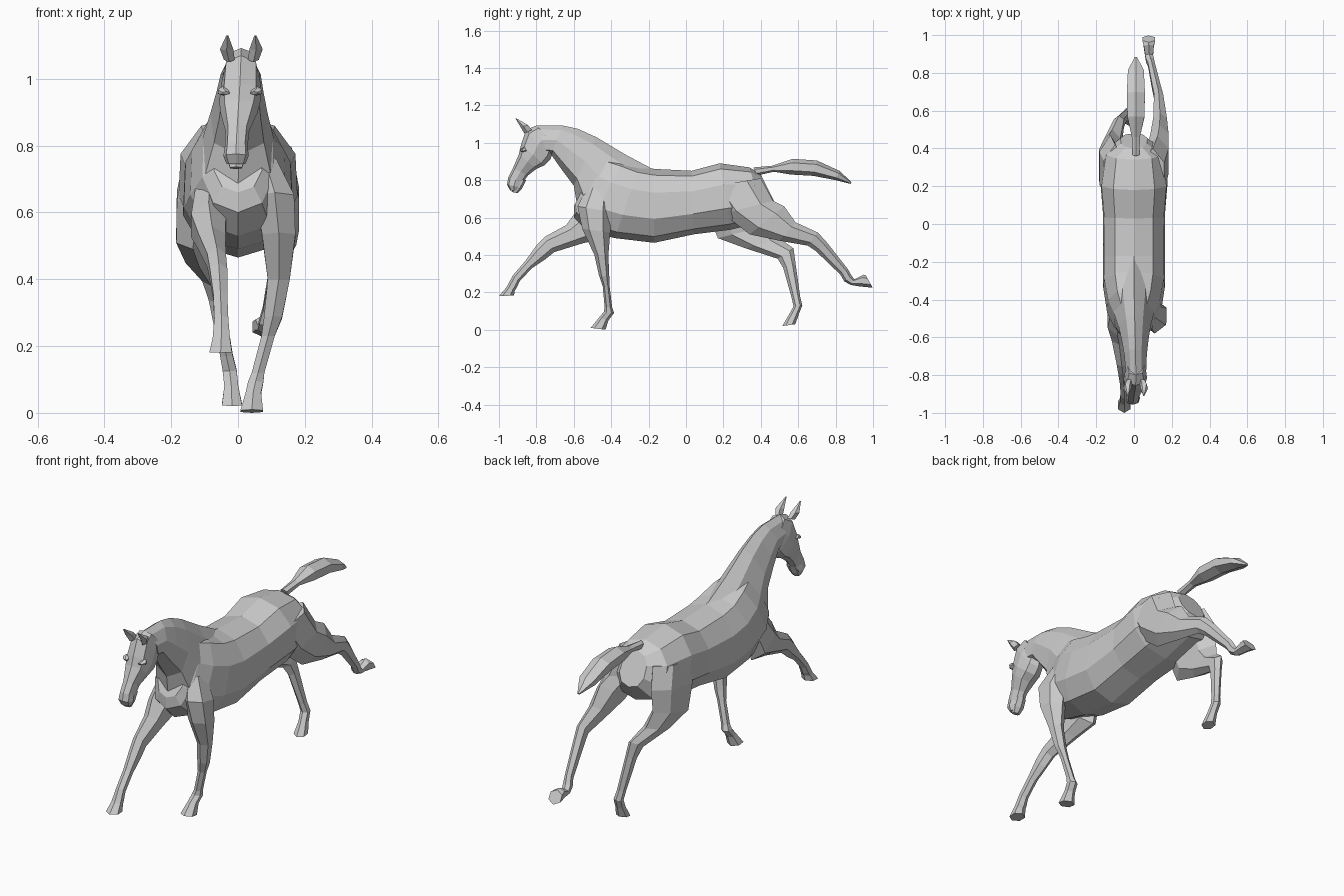
import bpy, bmesh, math
from mathutils import Vector


def loft(name, rings, n=6, power=1.0, taper=0.0):
    """Skin rings given as (y1, z1, y2, z2, x centre, half width)."""
    bm = bmesh.new()
    loops = []
    top = max(abs(math.sin(2 * math.pi * k / n)) for k in range(n)) ** power
    for y1, z1, y2, z2, cx, w in rings:
        a, b = Vector((cx, y1, z1)), Vector((cx, y2, z2))
        loop = []
        for k in range(n):
            t = 2 * math.pi * k / n
            c, s = math.cos(t), math.sin(t)
            c = math.copysign(abs(c) ** power, c) if abs(c) > 1e-6 else 0
            s = math.copysign(abs(s) ** power, s) if abs(s) > 1e-6 else 0
            p = (a + b) / 2 + (a - b) / 2 * c
            p.x += w * s / top * (1 - taper * c)
            loop.append(bm.verts.new(p))
        loops.append(loop)
    for l0, l1 in zip(loops, loops[1:]):
        for k in range(n):
            j = (k + 1) % n
            bm.faces.new((l0[k], l0[j], l1[j], l1[k]))
    bm.faces.new(loops[0])
    bm.faces.new(loops[-1])
    bmesh.ops.recalc_face_normals(bm, faces=bm.faces[:])
    me = bpy.data.meshes.new(name)
    bm.to_mesh(me)
    bm.free()
    ob = bpy.data.objects.new(name, me)
    bpy.context.collection.objects.link(ob)
    return ob


# Torso, from rump to chest
loft("torso", [
    (.40, .83, .48, .67, 0, .07),
    (.34, .868, .42, .58, 0, .15),
    (.18, .89, .24, .535, 0, .175),
    (.03, .85, .04, .51, 0, .16),
    (-.17, .86, -.17, .465, 0, .162),
    (-.25, .875, -.38, .49, 0, .16),
    (-.34, .91, -.53, .53, 0, .14),
    (-.42, .93, -.60, .60, 0, .105),
    (-.50, .86, -.60, .66, 0, .07),
], 10, .88, .05)

# Neck
loft("neck", [
    (-.18, .86, -.50, .58, 0, .12),
    (-.33, .94, -.585, .68, 0, .11),
    (-.48, 1.03, -.60, .77, .003, .085),
    (-.58, 1.075, -.66, .85, .006, .07),
    (-.66, 1.092, -.72, .935, .008, .06),
    (-.80, 1.092, -.74, .94, .01, .055),
], 8, 1, .35)

# Head
loft("head", [
    (-.80, 1.092, -.70, .99, .01, .045),
    (-.855, 1.07, -.725, .91, .009, .058),
    (-.882, .99, -.755, .88, .006, .062),
    (-.893, .94, -.80, .86, .003, .056),
    (-.925, .865, -.845, .825, -.002, .036),
    (-.95, .815, -.872, .785, -.005, .034),
    (-.957, .775, -.885, .762, -.006, .038),
    (-.94, .745, -.90, .745, -.006, .028),
], 8, .85, -.05)

# Lower lip
loft("lower_lip", [
    (-.90, .80, -.855, .80, -.004, .025),
    (-.925, .765, -.877, .755, -.006, .026),
    (-.932, .737, -.90, .73, -.006, .018),
])

# Ears and eyes
for side, s in (("left", -1), ("right", 1)):
    x = .01 + s * .036
    loft(side + "_ear", [
        (-.865, 1.05, -.82, 1.07, x, .016),
        (-.885, 1.085, -.84, 1.095, x + s * .008, .020),
        (-.912, 1.13, -.905, 1.13, x + s * .006, .003),
    ], 5)
    loft(side + "_eye", [
        (-.862, .978, -.852, .955, .006 + s * .05, .012),
        (-.875, .972, -.872, .95, .006 + s * .05, .016),
        (-.89, .962, -.885, .953, .006 + s * .042, .010),
    ], 6)

# Tail
loft("tail", [
    (.36, .868, .38, .825, .01, .018),
    (.46, .877, .47, .845, .01, .022),
    (.57, .914, .56, .83, .01, .045),
    (.70, .905, .68, .823, .01, .048),
    (.82, .85, .80, .80, .01, .042),
    (.885, .79, .88, .78, .01, .006),
])

# Planted front leg
loft("right_front_leg", [
    (-.53, .76, -.40, .76, .08, .035),
    (-.58, .66, -.40, .63, .11, .058),
    (-.555, .54, -.405, .52, .122, .05),
    (-.49, .40, -.415, .40, .122, .033),
    (-.465, .29, -.41, .28, .105, .027),
    (-.445, .23, -.408, .23, .09, .02),
    (-.435, .12, -.395, .12, .06, .019),
    (-.44, .095, -.385, .09, .053, .023),
    (-.465, .065, -.415, .05, .046, .023),
    (-.51, .01, -.43, .0, .041, .034),
])

# Reaching front leg
loft("left_front_leg", [
    (-.50, .74, -.36, .66, -.08, .04),
    (-.59, .63, -.42, .49, -.088, .052),
    (-.64, .56, -.55, .463, -.078, .04),
    (-.755, .497, -.705, .415, -.064, .028),
    (-.80, .45, -.755, .375, -.058, .026),
    (-.86, .367, -.825, .328, -.053, .021),
    (-.925, .292, -.89, .258, -.05, .021),
    (-.945, .255, -.905, .225, -.05, .024),
    (-.96, .227, -.915, .21, -.05, .026),
    (-1.0, .18, -.92, .183, -.052, .034),
])

# Trailing hind leg
loft("right_hind_leg", [
    (.10, .76, .40, .81, .10, .06),
    (.20, .62, .465, .69, .125, .058),
    (.34, .51, .525, .66, .135, .048),
    (.50, .476, .585, .575, .138, .036),
    (.65, .45, .705, .52, .13, .024),
    (.695, .42, .755, .465, .118, .022),
    (.825, .295, .865, .325, .092, .018),
    (.845, .26, .885, .29, .085, .021),
    (.88, .24, .90, .27, .08, .021),
    (.925, .232, .95, .295, .078, .026),
    (.998, .225, .962, .29, .078, .034),
])

# Gathered hind leg
loft("left_hind_leg", [
    (.08, .74, .42, .78, -.10, .06),
    (.12, .62, .47, .68, -.125, .058),
    (.17, .49, .47, .565, -.135, .05),
    (.32, .435, .50, .49, -.115, .042),
    (.49, .38, .575, .435, -.08, .027),
    (.52, .33, .585, .36, -.066, .022),
    (.565, .17, .61, .18, -.035, .019),
    (.575, .125, .622, .13, -.025, .021),
    (.55, .08, .602, .08, -.02, .021),
    (.515, .02, .585, .03, -.018, .03),
])
